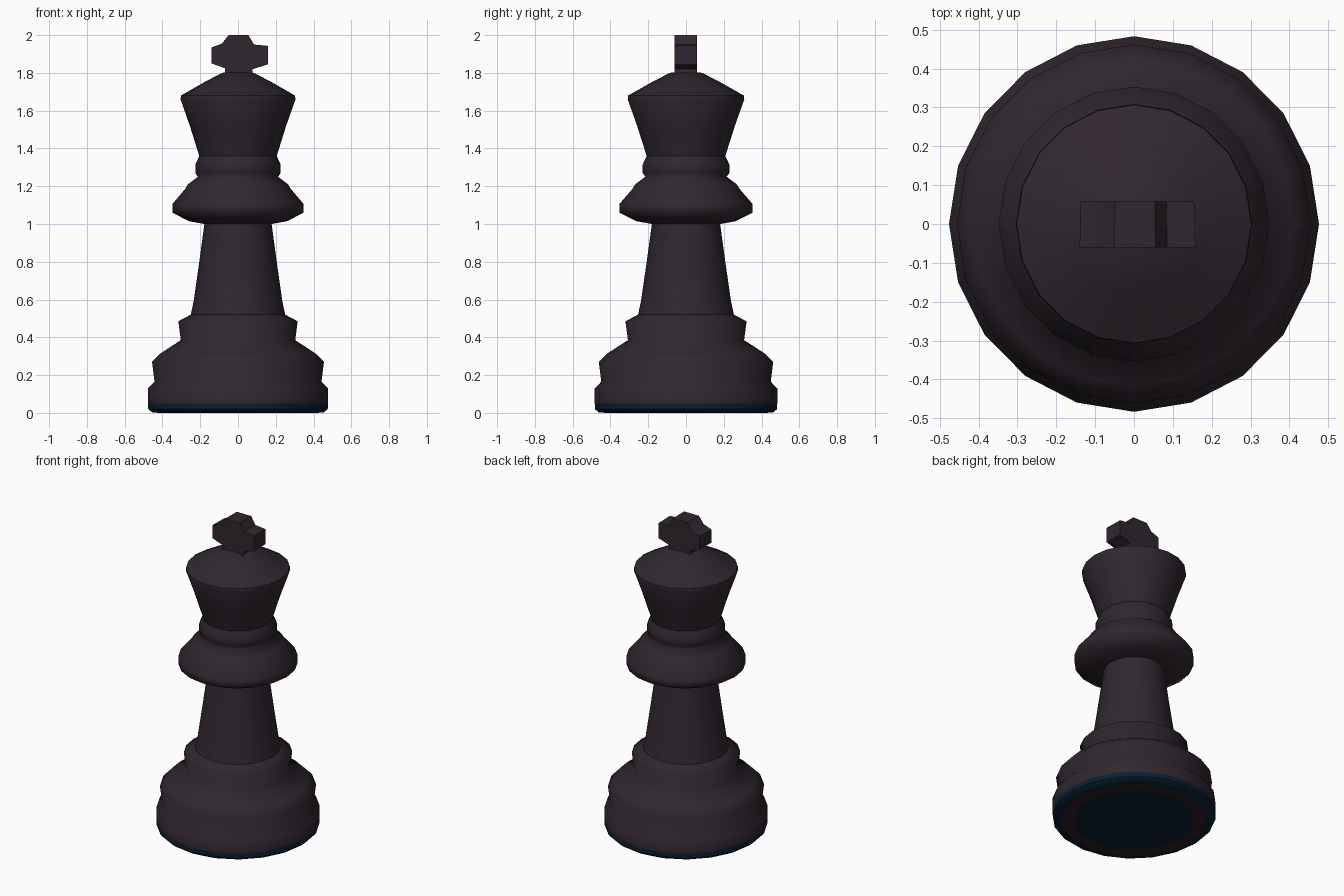
import bpy, bmesh, math

if "Cube" in bpy.data.objects:
    bpy.data.objects.remove(bpy.data.objects["Cube"])

SEGS = 20

def material(name, rgb):
    m = bpy.data.materials.new(name)
    m.diffuse_color = (*rgb, 1.0)
    m.use_nodes = True
    m.node_tree.nodes["Principled BSDF"].inputs["Base Color"].default_value = m.diffuse_color
    return m

dark = material("dark_plum", (0.030, 0.020, 0.029))
navy = material("deep_navy", (0.003, 0.014, 0.030))
maroon = material("dark_maroon", (0.026, 0.012, 0.018))

def finish(bm, name, mats, smooth=True):
    bmesh.ops.recalc_face_normals(bm, faces=bm.faces)
    me = bpy.data.meshes.new(name)
    for f in bm.faces:
        f.smooth = smooth
    bm.to_mesh(me)
    bm.free()
    for m in mats:
        me.materials.append(m)
    ob = bpy.data.objects.new(name, me)
    bpy.context.collection.objects.link(ob)
    return ob

def smooth_by_angle(ob, degrees):
    bpy.ops.object.select_all(action='DESELECT')
    ob.select_set(True)
    bpy.context.view_layer.objects.active = ob
    bpy.ops.object.shade_smooth_by_angle(angle=math.radians(degrees))

def lathe(name, profile, mats, rule=None):
    """Turn a (radius, height) profile; radius 0 closes the end with a fan."""
    bm = bmesh.new()
    rings = []
    for r, z in profile:
        if r == 0:
            rings.append([bm.verts.new((0, 0, z))] * SEGS)
        else:
            rings.append([bm.verts.new((r * math.cos(a), 1.015 * r * math.sin(a), z))
                          for a in (2 * math.pi * i / SEGS for i in range(SEGS))])
    for k in range(len(rings) - 1):
        lo, hi = rings[k], rings[k + 1]
        for i in range(SEGS):
            j = (i + 1) % SEGS
            quad = list(dict.fromkeys((lo[i], lo[j], hi[j], hi[i])))
            f = bm.faces.new(quad)
            if rule:
                f.material_index = rule(k)
    return finish(bm, name, mats)

# Felt pad: navy underside with a maroon ring, navy rim
pad = lathe("felt_pad", [(0, 0), (0.35, 0), (0.42, 0), (0.455, 0.003), (0.475, 0.02), (0.476, 0.05)],
            [navy, maroon], lambda k: 1 if k == 1 else 0)
smooth_by_angle(pad, 40)

# Stepped base
lathe("base", [(0.476, 0.05), (0.476, 0.13), (0.442, 0.165), (0.455, 0.27), (0.41, 0.315),
               (0.303, 0.385), (0.316, 0.485), (0.25, 0.52)], [dark])

# Tapered stem
lathe("stem", [(0.25, 0.52), (0.235, 0.59), (0.205, 0.80), (0.178, 1.0)], [dark])

# Wide collar with the small ring above it
lathe("collar", [(0.178, 1.0), (0.26, 1.015), (0.348, 1.06), (0.348, 1.105), (0.28, 1.185),
                 (0.265, 1.21), (0.212, 1.25), (0.226, 1.27), (0.226, 1.315), (0.205, 1.36)], [dark])

# Flared head with conical cap
head = lathe("head", [(0.205, 1.36), (0.255, 1.52), (0.304, 1.66), (0.302, 1.68),
                      (0.18, 1.75), (0.085, 1.80), (0, 1.81)], [dark])
smooth_by_angle(head, 50)

# Cross finial: outline extruded front to back
outline = [(-0.07, 1.79), (-0.07, 1.825), (-0.14, 1.85), (-0.14, 1.935), (-0.085, 1.955),
           (-0.05, 2.0), (0.055, 2.0), (0.085, 1.95), (0.158, 1.943), (0.158, 1.845),
           (0.078, 1.82), (0.078, 1.79)]
bm = bmesh.new()
face = bm.faces.new([bm.verts.new((x, -0.06, z)) for x, z in outline])
ext = bmesh.ops.extrude_face_region(bm, geom=[face])
for v in ext["geom"]:
    if isinstance(v, bmesh.types.BMVert):
        v.co.y = 0.058
        v.co.x *= 0.98
cross = finish(bm, "cross_finial", [dark])
smooth_by_angle(cross, 40)
